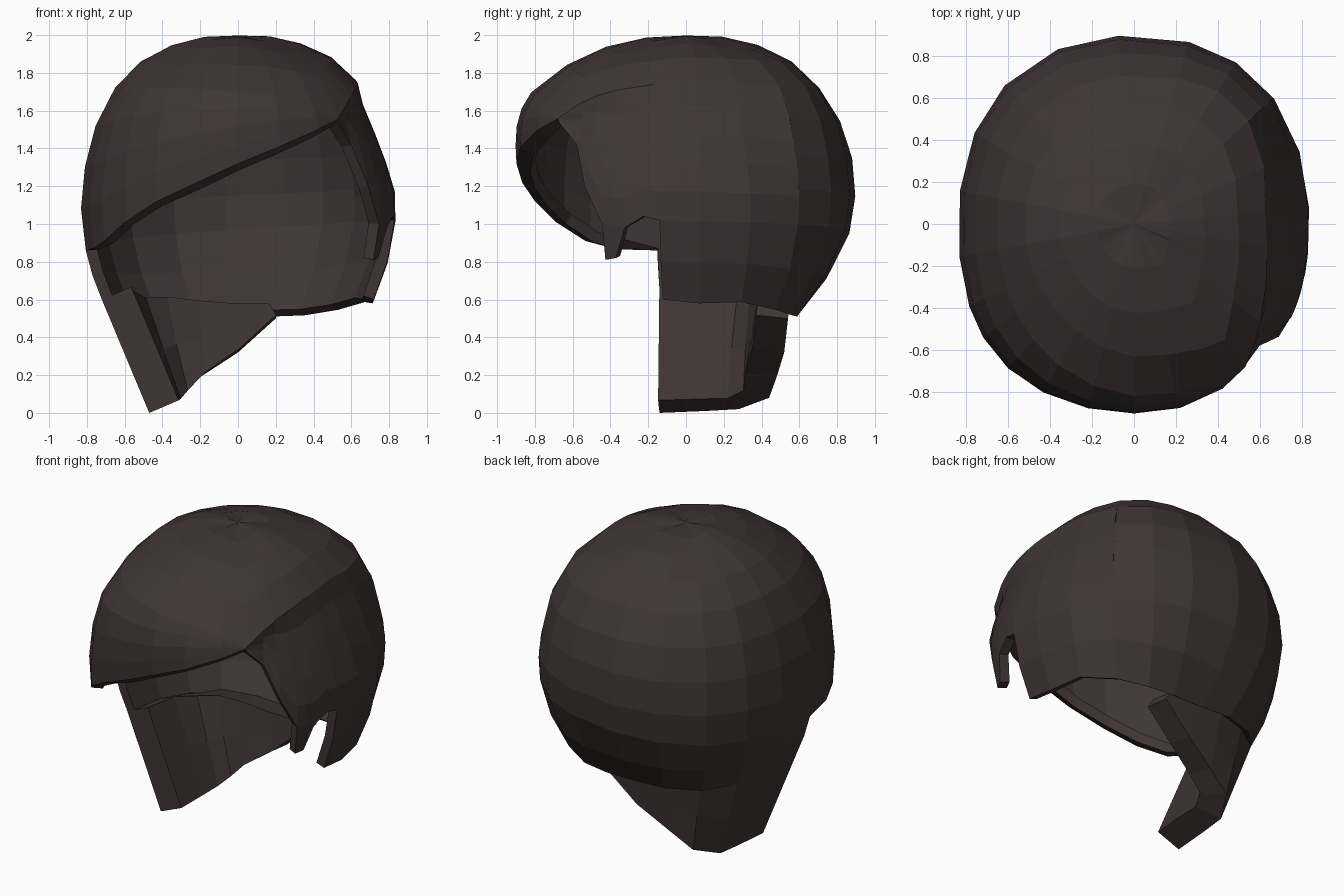
import bpy, bmesh
from math import sin, cos, asin, radians, degrees
from mathutils import Vector

if "Cube" in bpy.data.objects:
    bpy.data.objects.remove(bpy.data.objects["Cube"])

hair = bpy.data.materials.new("dark brown hair")
hair.diffuse_color = (0.050, 0.035, 0.035, 1)
hair.use_nodes = True
hair.node_tree.nodes["Principled BSDF"].inputs["Base Color"].default_value = hair.diffuse_color


def lerp(table, t):
    """Piecewise linear lookup in a short list of (key, value) pairs."""
    if t <= table[0][0]:
        return table[0][1]
    for (a, va), (b, vb) in zip(table, table[1:]):
        if t <= b:
            return va + (vb - va) * (t - a) / (b - a)
    return table[-1][1]


# Head shape: swelling of an ellipsoid by elevation, for front, side and back
FRONT = [(-20, 1.0), (0, 0.98), (7, 1.0), (14, 1.04), (28, 1.13), (36, 1.135), (57, 1.06),
         (78, 1.01), (90, 1)]
SIDE = [(-35, 1.04), (-19, 1.015), (0, 1.01), (18, 1.01), (38, 1.05), (57, 1.055), (73, 1.02), (90, 1)]
BACK = [(-45, 0.93), (-28, 0.94), (-9, 0.99), (8, 1.02), (34, 1.05), (57, 1.055), (73, 1.02), (90, 1)]
# Extra swelling at the four corners
CORNERS = [[(20, 0.04), (35, 0.07), (50, 0.04), (65, -0.02), (80, -0.01)],
           [(20, 0.04), (35, 0.03), (50, 0.01), (65, -0.03), (80, -0.01)],
           [(0, 0.065), (20, 0.045), (35, 0.01), (50, -0.02), (65, -0.02), (80, -0.01)],
           [(20, 0.04), (35, 0.03), (50, 0.01), (65, -0.03), (80, -0.01)]]


def swell(th, el):
    s = sin(radians(th))
    end = lerp(BACK if s > 0 else FRONT, el)
    corner = lerp(CORNERS[int((th % 360) // 90)], el)
    return end * s * s + lerp(SIDE, el) * (1 - s * s) + corner * sin(radians(2 * th)) ** 2


def elevation(th, z):
    el = 0.0
    for _ in range(25):
        q = (z - 1.1) / (0.9 * swell(th, el))
        el = 0.5 * el + 0.5 * degrees(asin(max(-1, min(1, q))))
    return el


def surface(th, el, inset=0.0):
    k = swell(th, el) - inset
    a, e = radians(th), radians(el)
    return Vector((0.83 * k * cos(e) * cos(a), 0.89 * k * cos(e) * sin(a),
                   1.1 + 0.9 * (k + inset) * sin(e)))


# Edge heights around the head (angle: 0 right, 90 back, 180 left, 270 front)
PART = [(-50, 1.56), (-42, 1.64), (-33, 1.70), (-14, 1.74), (5, 1.76), (30, 1.74),
        (60, 1.72), (250, 1.72), (285, 1.68), (300, 1.62), (310, 1.56)]
FRINGE = [(40, 1.0), (95, 0.95), (190, 0.86), (205, 0.87), (215, 0.91), (227, 1.01), (240, 1.12),
          (255, 1.22), (270, 1.32), (285, 1.41), (300, 1.50), (310, 1.555)]
SIDE_MID = [(-50, 1.54), (-42, 1.42), (-36, 1.20), (-29, 1.0), (-21, 0.98), (-14.5, 1.04),
            (-9, 1.02), (40, 1.0)]
SIDEBURN = [(-29, 0.81), (-25, 0.82), (-21, 0.98)]
NAPE = [(-9, 0.60), (12, 0.57), (24, 0.59), (42, 0.54), (60, 0.51), (95, 0.51),
        (135, 0.53), (170, 0.58), (190, 0.60)]

SIDE_COLS = [-50, -42, -36, -29, -25, -21, -14.5, -9, 5, 22, 40]
BACK_COLS = [40, 56, 72, 95, 115, 135, 152, 170, 190]
FRONT_COLS = [205, 215, 227, 240, 255, 270, 285, 300, 310]


def add_strip(bm, columns):
    """Skin a list of vertical point columns running counterclockwise."""
    grid = [[bm.verts.new(p) for p in col] for col in columns]
    for a, b in zip(grid, grid[1:]):
        for j in range(len(a) - 1):
            bm.faces.new((a[j], a[j + 1], b[j + 1], b[j]))


def band(bm, cols, top, bottom, rows, inset=lambda th, z: 0.0):
    """Strip of the head surface between two edge-height tables."""
    columns = []
    for th in cols:
        e0 = 90 if top is None else elevation(th, lerp(top, th))
        e1 = elevation(th, lerp(bottom, th))
        col = []
        for j in range(rows + 1):
            el = e0 + (e1 - e0) * j / rows
            col.append(surface(th, el, inset(th, surface(th, el).z)))
        columns.append(col)
    add_strip(bm, columns)


def finish(bm, name, thickness):
    bmesh.ops.remove_doubles(bm, verts=bm.verts[:], dist=0.003)
    bmesh.ops.dissolve_degenerate(bm, edges=bm.edges[:], dist=0.001)
    me = bpy.data.meshes.new(name)
    bm.to_mesh(me)
    bm.free()
    me.materials.append(hair)
    ob = bpy.data.objects.new(name, me)
    bpy.context.scene.collection.objects.link(ob)
    mod = ob.modifiers.new("thickness", 'SOLIDIFY')
    mod.thickness = thickness
    mod.offset = -1
    return ob


# Crown, back and swept fringe
bm = bmesh.new()
band(bm, SIDE_COLS + BACK_COLS[1:] + FRONT_COLS, None, PART, 4)
band(bm, BACK_COLS + FRONT_COLS, PART, FRINGE, 4)
band(bm, BACK_COLS, FRINGE, NAPE, 2)
# curled lip under the fringe
lip = []
for th in [190] + FRONT_COLS:
    p = surface(th, elevation(th, lerp(FRINGE, th)))
    w = lerp([(190, 0), (215, 1), (300, 1), (310, 0.5)], th)
    drop = lerp([(190, 0), (227, 0.01), (255, 0.035), (300, 0.045), (310, 0.03)], th)
    lip.append([p, Vector((p.x * (1 - 0.08 * w), p.y * (1 - 0.08 * w), p.z - drop))])
add_strip(bm, lip)
finish(bm, "crown_and_fringe", 0.06)


# Side hair dropping straight from the parting, with sideburn and ear notch
def tuck(th, z):
    below = max(0, min(1, (lerp(PART, th) - z) / 0.10))
    return 0.075 * below * max(0, min(1, (z - 1.15) / 0.40)) * max(0, min(1, (40 - th) / 16))


bm = bmesh.new()
band(bm, SIDE_COLS, PART, SIDE_MID, 5, tuck)
band(bm, [-29, -25, -21], SIDE_MID, SIDEBURN, 1)
band(bm, [-9, 5, 22, 40], SIDE_MID, NAPE, 2)
finish(bm, "side_hair", 0.06)

# Long lock hanging from the left side and sweeping round, recessed at the nape
LOCK_COLS = [72, 95, 115, 135, 152, 170, 190]
LOCK_TIPS = [(0.20, 0.54, 0.50), (0.0, 0.52, 0.32), (-0.20, 0.48, 0.19), (-0.36, 0.44, 0.08),
             (-0.45, 0.28, 0.02), (-0.46, 0.10, 0.01), (-0.47, -0.14, 0.0)]
RECESS = [(72, 0.93), (115, 0.92), (135, 0.95), (152, 1.0)]
bm = bmesh.new()
columns = []
for th, tip in zip(LOCK_COLS, LOCK_TIPS):
    top = surface(th, elevation(th, lerp(NAPE, th)))
    top.x *= lerp(RECESS, th)
    top.y *= lerp(RECESS, th)
    top.z += 0.05 * (lerp(RECESS, th) < 1)
    columns.append([top.lerp(Vector(tip), t) for t in (0, 0.5, 1)])
add_strip(bm, columns)
finish(bm, "long_lock", 0.17)
